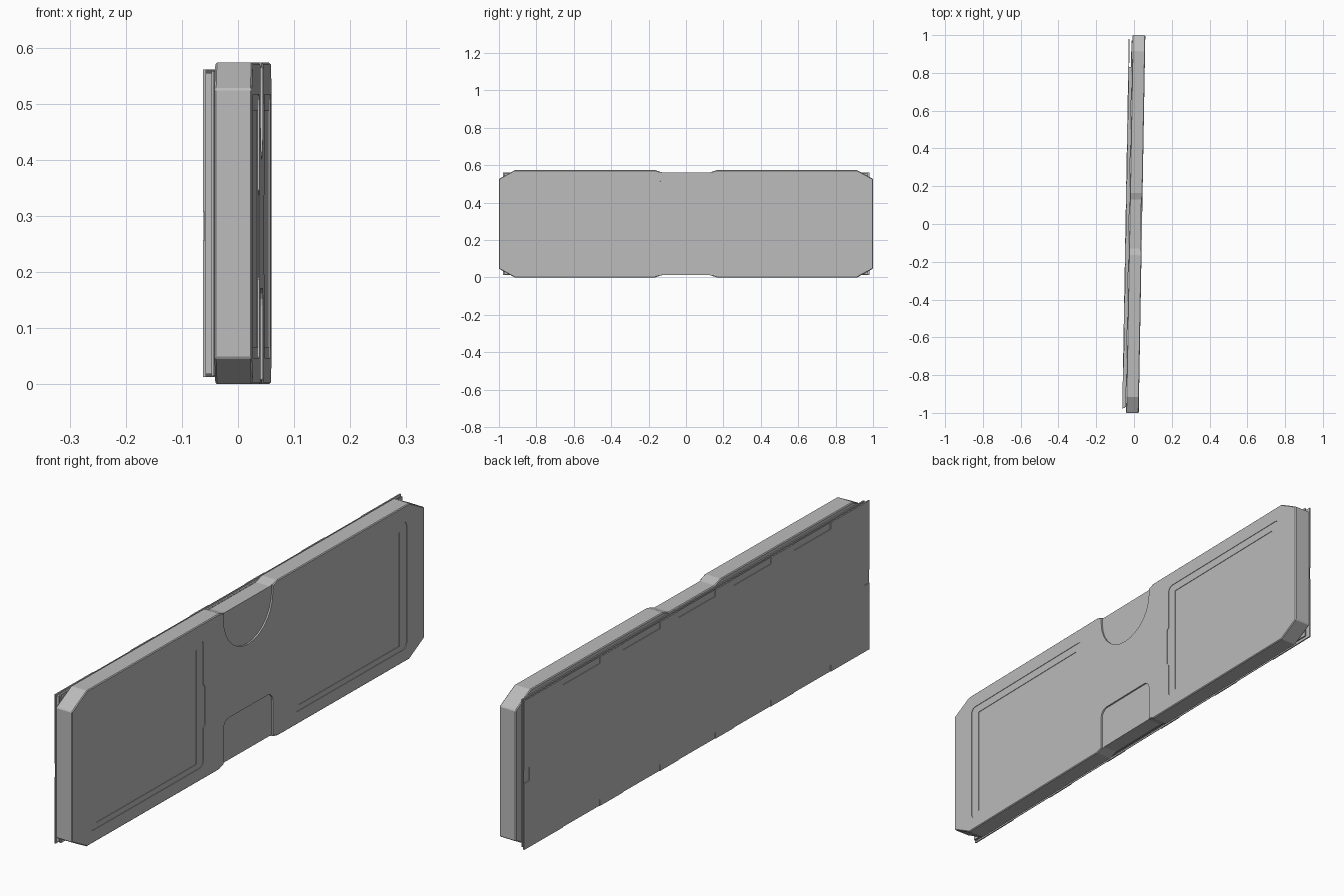
import bpy
import bmesh
import math

if "Cube" in bpy.data.objects:
    bpy.data.objects.remove(bpy.data.objects["Cube"])

TILT = -math.radians(1)   # the whole panel stands slightly turned
MID = 0.2865              # middle height

grey = bpy.data.materials.new("plain grey")
grey.use_nodes = True
colour = (0.5, 0.5, 0.5, 1)
grey.diffuse_color = colour
grey.node_tree.nodes["Principled BSDF"].inputs["Base Color"].default_value = colour


def prism(bm, outline, x0, x1):
    """Extrude a (y, z) outline, z measured from the middle, along x."""
    face = bm.faces.new([bm.verts.new((x0, y, z + MID)) for y, z in outline])
    ext = bmesh.ops.extrude_face_region(bm, geom=[face])
    verts = [g for g in ext["geom"] if isinstance(g, bmesh.types.BMVert)]
    bmesh.ops.translate(bm, verts=verts, vec=(x1 - x0, 0, 0))


def rect(y0, y1, z0, z1):
    return [(y0, z0), (y1, z0), (y1, z1), (y0, z1)]


def make(name, prisms, cutter=False):
    bm = bmesh.new()
    for outline, x0, x1 in prisms:
        prism(bm, outline, x0, x1)
    bmesh.ops.recalc_face_normals(bm, faces=bm.faces)
    mesh = bpy.data.meshes.new(name)
    bm.to_mesh(mesh)
    bm.free()
    mesh.materials.append(grey)
    obj = bpy.data.objects.new(name, mesh)
    bpy.context.collection.objects.link(obj)
    obj.rotation_euler.z = TILT
    if cutter:
        obj.hide_render = True
        obj.hide_viewport = True
        obj.display_type = 'WIRE'
    return obj


def cut(obj, name, prisms):
    mod = obj.modifiers.new(name, 'BOOLEAN')
    mod.operation = 'DIFFERENCE'
    mod.solver = 'EXACT'
    mod.object = make(name, prisms, cutter=True)


def arc(cy, cz, r, a0, a1, steps=8):
    return [(cy + r * math.cos(math.radians(a0 + (a1 - a0) * i / steps)),
             cz + r * math.sin(math.radians(a0 + (a1 - a0) * i / steps)))
            for i in range(steps + 1)]


def flip(outline, sy=1, sz=1):
    return [(y * sy, z * sz) for y, z in outline]


# Thick body with chamfered corners and a shallow waist
FACE = 0.0425
quarter = [(1, 0.24), (0.915, MID), (0.165, MID), (0.13, 0.275)]
outline = (quarter + flip(quarter[::-1], -1)
           + flip(quarter, -1, -1) + flip(quarter[::-1], 1, -1))
body = make("body", [(outline, -0.0245, FACE)])
bevel = body.modifiers.new("edge bevel", 'BEVEL')
bevel.width = 0.003
bevel.segments = 1
bevel.limit_method = 'ANGLE'
bevel.angle_limit = math.radians(60)

# Two framed panels on the face, each with a jog in its inner side
panel = (arc(0.88, 0.21, 0.02, 0, 90, 3) + arc(0.275, 0.21, 0.02, 90, 180, 3)
         + [(0.255, 0.06), (0.245, 0.05), (0.245, -0.09), (0.255, -0.10)]
         + arc(0.275, -0.22, 0.02, 180, 270, 3) + arc(0.88, -0.22, 0.02, 270, 360, 3))
cut(body, "panel_frame_cutter",
    [(flip(panel, s), FACE - 0.002, FACE + 0.02) for s in (1, -1)])
cut(body, "panel_centre_cutter",
    [(flip(rect(0.29, 0.86, -0.22, 0.20), s), FACE - 0.004, FACE + 0.02)
     for s in (1, -1)])

# Finger recesses: round at the top, squarer at the bottom
upper = [(0.14, 0.4)] + [(-0.14, 0.4)] + arc(0, 0.254, 0.14, 180, 360, 14)
lower = ([(-0.14, -0.4), (0.14, -0.4)] + arc(0.11, -0.146, 0.03, 0, 90, 4)
         + arc(-0.11, -0.146, 0.03, 90, 180, 4))
cut(body, "finger_recess_cutter",
    [(upper, FACE - 0.006, FACE + 0.02), (lower, FACE - 0.006, FACE + 0.02)])

# Mounting plate behind: two thin sheets around a shorter spacer
make("inner_sheet", [(rect(-0.97, 0.97, -0.272, 0.272), -0.0305, -0.026)])
make("spacer", [(rect(-0.975, 0.83, -0.268, 0.268), -0.0405, -0.0295)])
sheet = make("back_sheet", [(rect(-0.98, 0.98, -0.274, 0.274), -0.045, -0.04)])

# Shallow clip steps along the long edges and at both ends of the sheet
steps = []
for y in (-0.655, -0.315, 0, 0.315, 0.655):
    for s in (1, -1):
        steps.append((rect(y - 0.105, y + 0.105, s * 0.25, s * 0.32), -0.06, -0.0425))
for s in (1, -1):
    steps.append((rect(s * 0.95, s * 1.02, -0.03, 0.02), -0.06, -0.0425))
cut(sheet, "clip_step_cutter", steps)
